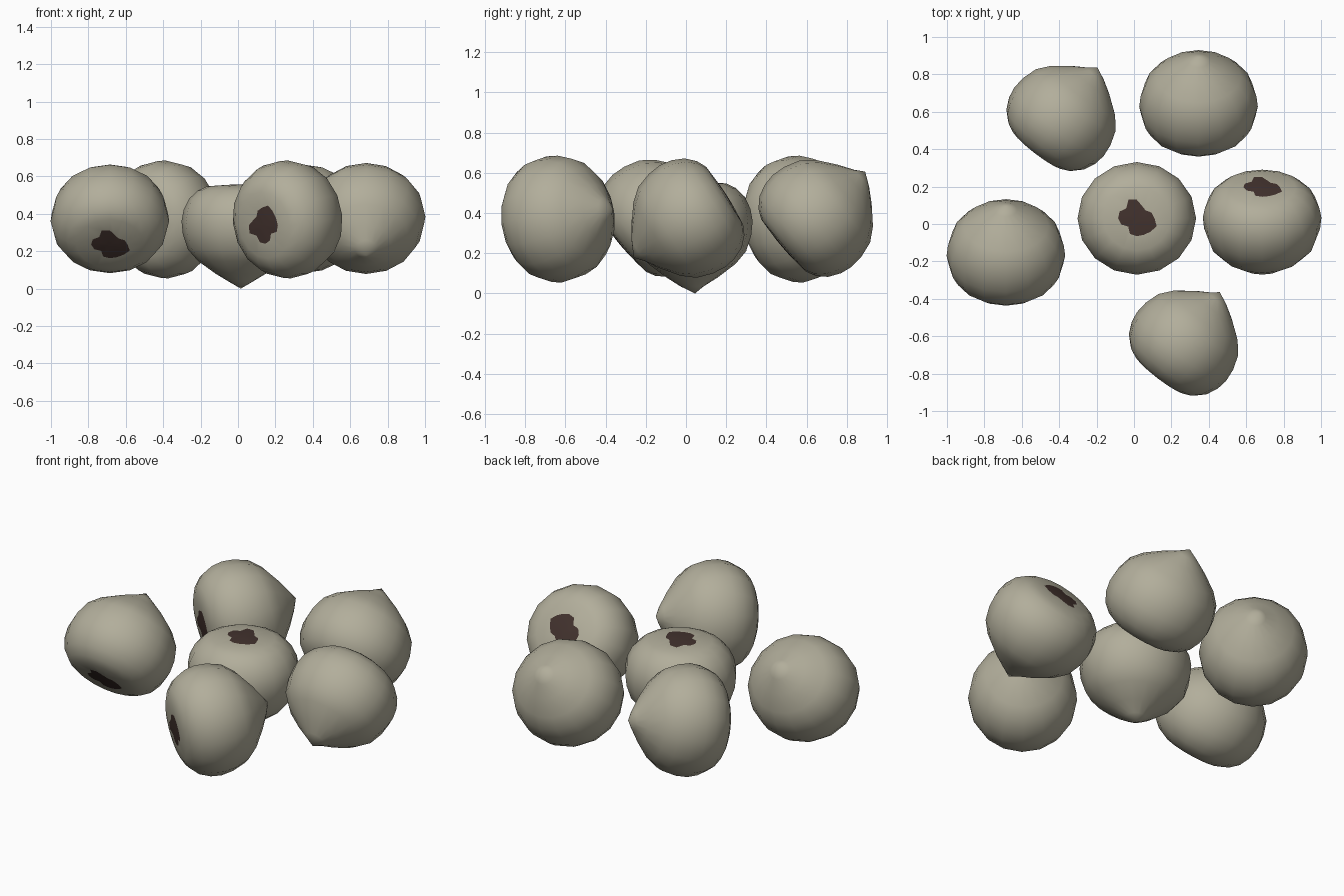
import bpy, bmesh, math
from mathutils import Vector, Matrix

if "Cube" in bpy.data.objects:
    bpy.data.objects.remove(bpy.data.objects["Cube"])


def material(name, rgb):
    m = bpy.data.materials.new(name)
    m.diffuse_color = (*rgb, 1)
    m.use_nodes = True
    m.node_tree.nodes["Principled BSDF"].inputs["Base Color"].default_value = m.diffuse_color
    return m


SHELL = material("grey olive shell", (0.445, 0.423, 0.328))
SCAR = material("dark brown scar", (0.055, 0.032, 0.027))

# Irregular outline of the scar (one radius per side of the nut)
SCAR_R = [.095, .085, .065, .075, .105, .115, .08, .1,
          .1, .09, .065, .095, .1, .1, .105, .115]
# Nut profile below the scar: radius, height above the tip
PROFILE = [(.18, .547), (.23, .524), (.277, .48), (.306, .42), (.317, .36),
           (.310, .29), (.283, .21), (.228, .147), (.135, .08), (.06, .035)]
N = len(SCAR_R)


def make_nut(name, centre, scar_dir, wide_hint):
    """Nut turned so the scar faces scar_dir and its wide side follows wide_hint."""
    bm = bmesh.new()

    def ring(radii, z):
        out = []
        for i, r in enumerate(radii):
            a = 2 * math.pi * i / N
            out.append(bm.verts.new((r * math.cos(a), r * math.sin(a) * .95, z)))
        return out

    rings = [ring([r * .5 for r in SCAR_R], .556), ring(SCAR_R, .553)]
    rings += [ring([r] * N, z) for r, z in PROFILE]
    top = bm.verts.new((0, 0, .557))
    tip = bm.verts.new((0, .015, 0))
    for i in range(N):
        j = (i + 1) % N
        bm.faces.new((top, rings[0][i], rings[0][j])).material_index = 1
        for k in range(len(rings) - 1):
            a, b = rings[k], rings[k + 1]
            f = bm.faces.new((a[i], b[i], b[j], a[j]))
            f.material_index = 1 if k == 0 else 0
        bm.faces.new((rings[-1][i], tip, rings[-1][j]))
    for f in bm.faces:
        f.smooth = True

    # Turn the nut, then put the middle of its bounds at centre
    z = Vector(scar_dir).normalized()
    x = Vector(wide_hint)
    x = (x - z * x.dot(z)).normalized()
    y = z.cross(x)
    bm.transform(Matrix((x, y, z)).transposed().to_4x4())
    mid = Vector([(max(v.co[k] for v in bm.verts) + min(v.co[k] for v in bm.verts)) / 2
                  for k in range(3)])
    bmesh.ops.translate(bm, verts=bm.verts, vec=Vector(centre) - mid)
    bmesh.ops.recalc_face_normals(bm, faces=bm.faces)

    me = bpy.data.meshes.new(name)
    bm.to_mesh(me)
    bm.free()
    me.materials.append(SHELL)
    me.materials.append(SCAR)
    ob = bpy.data.objects.new(name, me)
    bpy.context.collection.objects.link(ob)
    return ob


# Centre nut stands on its tip
make_nut("nut_centre", (.015, .03, .2785), (0, 0, 1), (1, 0, 0))
# Two nuts with the scar facing front and down
for name, c in (("nut_left", (-.685, -.152, .373)), ("nut_back_right", (.345, .645, .373))):
    make_nut(name, c, (0, -.76, -.65), (1, 0, 0))
# Right nut with the scar facing back and up
make_nut("nut_right", (.685, .01, .375), (0, .84, .54), (1, 0, 0))
# Two nuts lying on their sides, scar facing front left
for name, c in (("nut_back_left", (-.39, .565, .37)), ("nut_front", (.265, -.637, .37))):
    make_nut(name, c, (-.6, -.78, -.15), (0, 0, 1))
